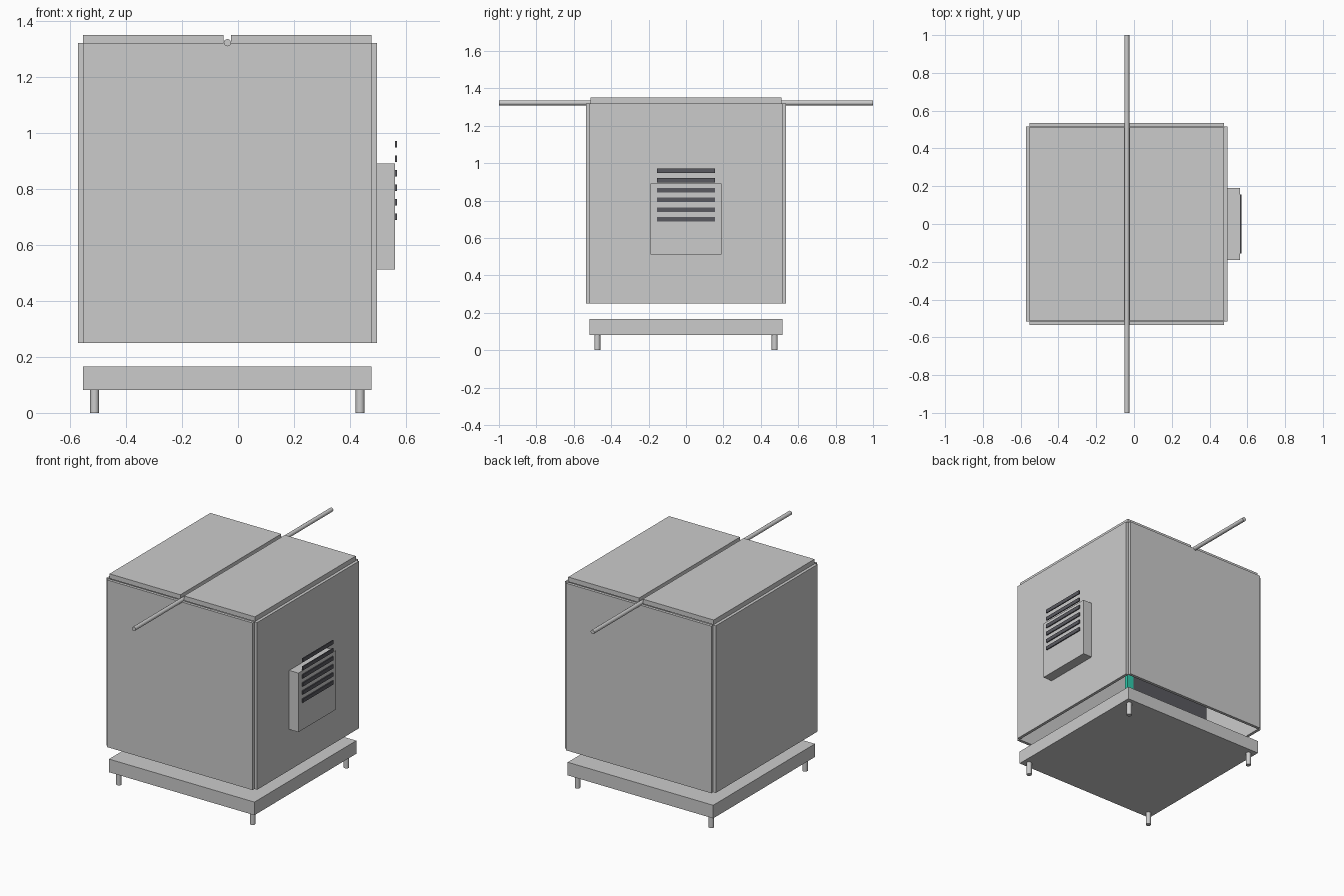
import bpy, math

if "Cube" in bpy.data.objects:
    bpy.data.objects.remove(bpy.data.objects["Cube"])


def color(name, rgb):
    m = bpy.data.materials.new(name)
    m.diffuse_color = (*rgb, 1)
    m.use_nodes = True
    m.node_tree.nodes["Principled BSDF"].inputs["Base Color"].default_value = m.diffuse_color
    return m


dark = color("dark_grey", (0.1, 0.1, 0.115))
teal = color("teal", (0.03, 0.6, 0.42))
pale = color("pale_panel", (0.72, 0.72, 0.75))


def box(name, x, y, z, mat=None):
    """Box from (min, max) pairs."""
    bpy.ops.mesh.primitive_cube_add(size=1, location=[(a + b) / 2 for a, b in (x, y, z)])
    o = bpy.context.object
    o.name = name
    o.scale = [b - a for a, b in (x, y, z)]
    bpy.ops.object.transform_apply(location=False, rotation=False, scale=True)
    if mat:
        o.data.materials.append(mat)
    return o


def cylinder(name, r, length, loc, rot=(0, 0, 0)):
    bpy.ops.mesh.primitive_cylinder_add(vertices=16, radius=r, depth=length, location=loc, rotation=rot)
    bpy.context.object.name = name
    bpy.ops.object.shade_smooth_by_angle(angle=math.radians(40))


CX = -0.038                      # centre of the enclosure in x
XI, XO = 0.515, 0.534            # inner and outer half sizes
Z0, Z1 = 0.25, 1.32

# Base platform and feet
box("base", (CX - XI, CX + XI), (-XI, XI), (0.082, 0.166))
for sx in (-1, 1):
    for sy in (-1, 1):
        cylinder("foot", 0.016, 0.084, (CX + sx * 0.474, sy * 0.474, 0.042))

# Four wall panels, open below
for s, side in ((-1, "left"), (1, "right")):
    box(side + "_panel", sorted((CX + s * XI, CX + s * XO)), (-XI, XI), (Z0, Z1), pale)
for s, side in ((-1, "front"), (1, "back")):
    box(side + "_panel", (CX - XI, CX + XI), sorted((s * XI, s * XO)), (Z0, Z1), pale)

# Two lid halves with a slot, and the rod lying in it
box("lid_left", (CX - XI, CX - 0.013), (-0.51, 0.51), (Z1, 1.35), pale)
box("lid_right", (CX + 0.013, CX + XI), (-0.51, 0.51), (Z1, 1.35), pale)
cylinder("rod", 0.013, 2.0, (CX, 0, 1.322), (math.pi / 2, 0, 0))

# Side unit with vent slats
box("side_unit", (CX + XO, 0.561), (-0.19, 0.19), (0.512, 0.89))
for i in range(6):
    z = 0.7 + i * 0.0518
    box("vent_slat", (0.561, 0.568), (-0.155, 0.155), (z - 0.012, z + 0.012), dark)

# Equipment inside, glimpsed through the gap below
box("inner_board", (-0.33, 0.25), (0.27, 0.295), (0.26, 0.8), dark)
box("inner_post", (0.25, 0.3), (0.27, 0.295), (0.26, 0.8), teal)
